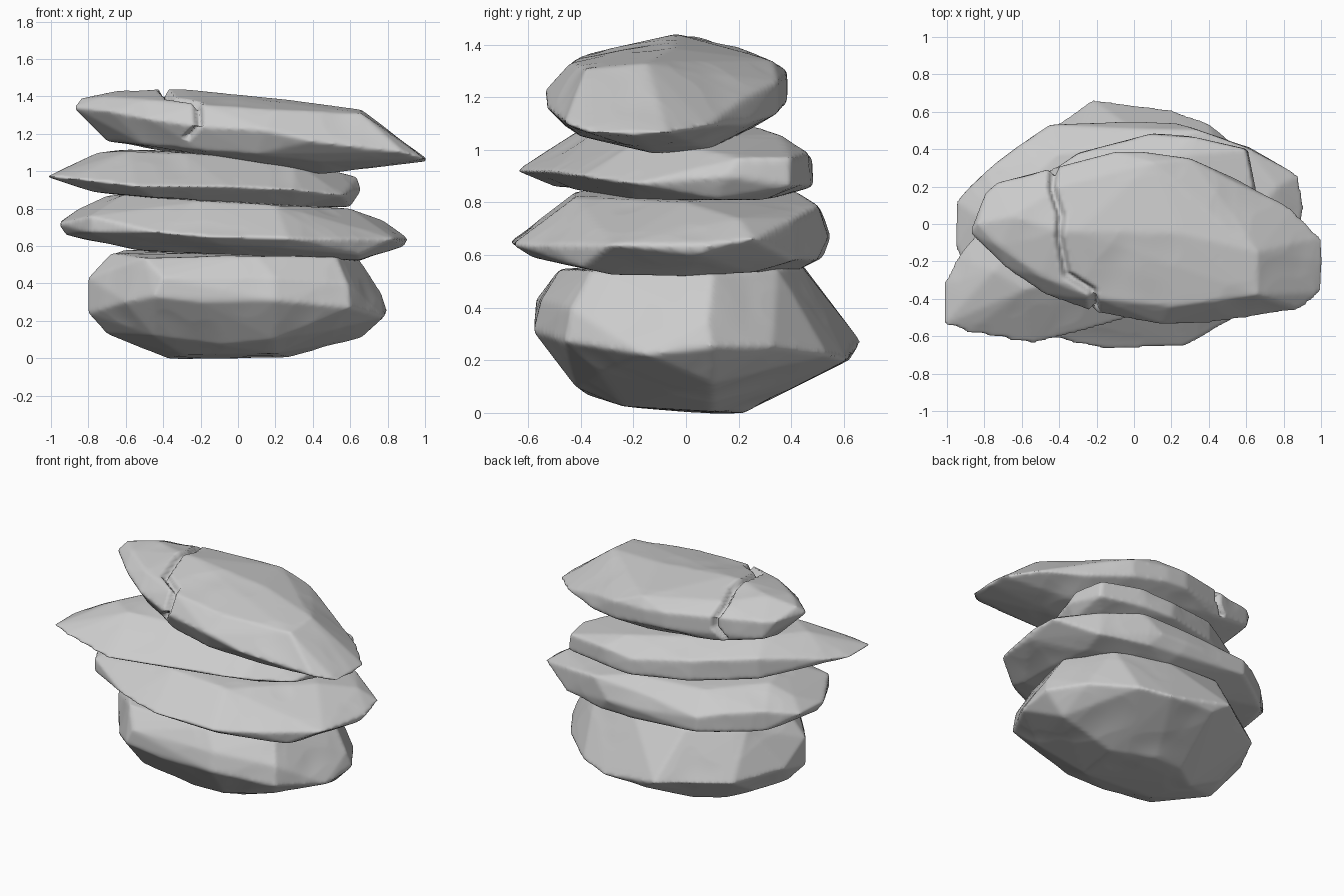
import bpy, bmesh
from mathutils import Vector, noise
from mathutils.geometry import intersect_point_line


def seam_distance(p, seam):
    # The crack leans sideways on the lower half of the slab
    q = Vector((p.x + min(0.1, 0.8 * max(0, 1.25 - p.z)), p.y, 0))
    best = 9
    for a, b in zip(seam, seam[1:]):
        a, b = Vector((*a, 0)), Vector((*b, 0))
        c, t = intersect_point_line(q, a, b)
        best = min(best, (q - a.lerp(b, min(1, max(0, t)))).length)
    return best


def rock(name, points, seam=None):
    # Faceted convex stone
    bm = bmesh.new()
    for p in points:
        bm.verts.new(p)
    hull = bmesh.ops.convex_hull(bm, input=bm.verts[:])
    loose = {v for v in hull["geom_interior"] + hull["geom_unused"]
             if isinstance(v, bmesh.types.BMVert)}
    bmesh.ops.delete(bm, geom=list(loose), context='VERTS')
    bmesh.ops.recalc_face_normals(bm, faces=bm.faces[:])
    me = bpy.data.meshes.new(name)
    bm.to_mesh(me)
    bm.free()
    ob = bpy.data.objects.new(name, me)
    bpy.context.collection.objects.link(ob)

    # Even mesh with worn edges
    rem = ob.modifiers.new("even", 'REMESH')
    rem.mode = 'VOXEL'
    rem.voxel_size = 0.0135
    sm = ob.modifiers.new("worn", 'SMOOTH')
    sm.factor, sm.iterations = 0.5, 5
    dg = bpy.context.evaluated_depsgraph_get()
    done = bpy.data.meshes.new_from_object(ob.evaluated_get(dg))
    ob.modifiers.clear()
    ob.data = done

    # Shallow dents and, where given, a jagged crack
    moves = []
    for v in done.vertices:
        d = 0.01 * max(0, noise.noise(v.co * 4.5) - 0.1)
        if seam and v.normal.z > -0.5:
            d += 0.05 * max(0, 1 - seam_distance(v.co, seam) / 0.028)
        moves.append(v.co - v.normal * d)
    for v, co in zip(done.vertices, moves):
        v.co = co
    done.polygons.foreach_set("use_smooth", [True] * len(done.polygons))
    done.update()
    return ob


# Thick base stone
rock("base_stone", [
    (-.3, -.2, .02), (-.37, .1, -.005), (-.2, .22, .0), (.0, .22, .0), (.27, .1, .005), (.2, -.24, .025),
    (-.1, -.38, .07), (-.70, -.1, .13), (-.6, .12, .11), (.66, .1, .11), (.5, -.33, .15), (-.45, -.38, .12),
    (.2, -.42, .1), (-.80, -.15, .24), (-.80, -.15, .43), (-.8, .08, .3), (-.6, -.43, .3), (-.45, -.57, .33),
    (-.4, -.57, .43), (-.2, -.57, .3), (.2, -.58, .31), (.2, -.55, .43), (.6, -.46, .27), (.59, -.44, .4),
    (.78, -.15, .22), (.80, .1, .25), (.77, .08, .35), (.65, .33, .25), (.4, .54, .22), (.2, .61, .2),
    (-.22, .665, .27), (-.12, .62, .2), (-.63, .39, .27), (-.68, -.15, .56), (-.5, -.46, .54), (.1, -.48, .55),
    (.53, -.36, .54), (.65, .1, .53), (.45, .35, .55), (.1, .43, .57), (-.3, .43, .58), (-.62, .22, .58)])

# Wide lower slab
rock("lower_slab", [
    (-.96, -.12, .72), (-.92, -.1, .66), (-.95, .12, .73), (-.8, .28, .63), (-.8, .28, .77), (-.6, .43, .63),
    (-.6, .43, .76), (-.45, .53, .63), (-.45, .53, .73), (.02, .55, .67), (.05, .52, .59), (.22, .545, .67),
    (.3, .5, .58), (.35, .5, .79), (.0, .51, .78), (.62, .41, .58), (.6, .41, .74), (.88, .26, .66),
    (.91, .1, .64), (.89, .05, .6), (.84, -.28, .64), (.65, -.4, .55), (.5, -.53, .64), (.27, -.66, .64),
    (-.18, -.67, .65), (-.42, -.62, .67), (-.79, -.42, .67), (-.79, -.42, .76), (-.55, -.1, .58),
    (-.4, .3, .56), (.1, -.3, .54), (.65, -.28, .525), (.65, .0, .52), (.6, .25, .53), (.1, .42, .54),
    (-.1, -.6, .61), (.25, -.58, .59), (-.85, .05, .80), (-.7, .1, .87), (-.6, -.2, .88), (-.4, .38, .85),
    (-.2, -.42, .84), (.2, -.42, .82), (.6, .0, .80), (.1, .42, .84), (.77, .2, .74)])

# Pointed middle slab
rock("middle_slab", [
    (-1.02, -.32, .97), (-1.02, -.54, .97), (-.9, -.585, .96), (-.55, -.645, .92), (-.37, -.6, .92),
    (-.05, -.51, .92), (.3, -.4, .9), (.56, -.2, .87), (.66, .15, .9), (.64, .2, .97), (.6, .12, .81),
    (.61, .4, .86), (.6, .4, .97), (.3, .47, .87), (.3, .47, .99), (.1, .485, .86), (.08, .48, .97),
    (-.3, .38, .88), (-.3, .38, 1.02), (-.65, .15, .9), (-.65, .15, 1.04), (-.82, -.05, .94),
    (-.82, -.05, 1.02), (-.95, -.18, .99), (-.78, -.35, .89), (-.45, -.5, .86), (-.45, .1, .85),
    (.3, -.2, .81), (.52, .3, .81), (.1, .35, .82), (-.92, -.38, 1.02), (-.75, -.25, 1.1), (-.58, -.35, 1.11),
    (-.58, 0, 1.12), (-.3, -.3, 1.1), (-.2, .22, 1.1), (.2, .36, 1.06), (.3, -.15, 1.05), (.55, .2, .99)])

# Tilted top slab, cracked near its left end
rock("top_slab", [
    (-.88, -.05, 1.34), (-.84, .0, 1.39), (-.80, .16, 1.34), (-.73, .22, 1.22), (-.73, .22, 1.34),
    (-.42, .28, 1.15), (-.42, .28, 1.33), (-.1, .385, 1.19), (-.1, .385, 1.3), (.05, .385, 1.18),
    (.05, .385, 1.28), (.3, .35, 1.14), (.3, .35, 1.26), (.55, .24, 1.1), (.55, .22, 1.2),
    (.85, .08, 1.09), (1, -.07, 1.065), (1.025, -.2, 1.055), (1, -.37, 1.065), (.89, -.46, 1.1),
    (.4, -.53, 1.16), (.15, -.54, 1.22), (-.22, -.47, 1.24), (-.48, -.38, 1.28), (-.68, -.24, 1.32),
    (-.7, 0, 1.16), (-.5, -.25, 1.14), (-.35, .1, 1.1), (-.2, -.4, 1.11), (.1, -.46, 1.09),
    (.45, -.12, .985), (.45, .08, 1.0), (.45, -.4, 1.05), (.1, .25, 1.08), (-.65, .04, 1.43),
    (-.72, -.12, 1.40), (-.4, -.04, 1.44), (-.3, -.04, 1.44), (-.4, .2, 1.39), (-.5, -.28, 1.385),
    (-.2, -.4, 1.36), (.2, -.44, 1.33), (.66, -.38, 1.31), (.25, -.05, 1.385), (.66, -.15, 1.33),
    (.55, .03, 1.3), (.1, .33, 1.34)],
    seam=[(-.42, .40), (-.44, .2), (-.39, .05), (-.40, -.07), (-.36, -.27), (-.22, -.36), (-.2, -.6)])
